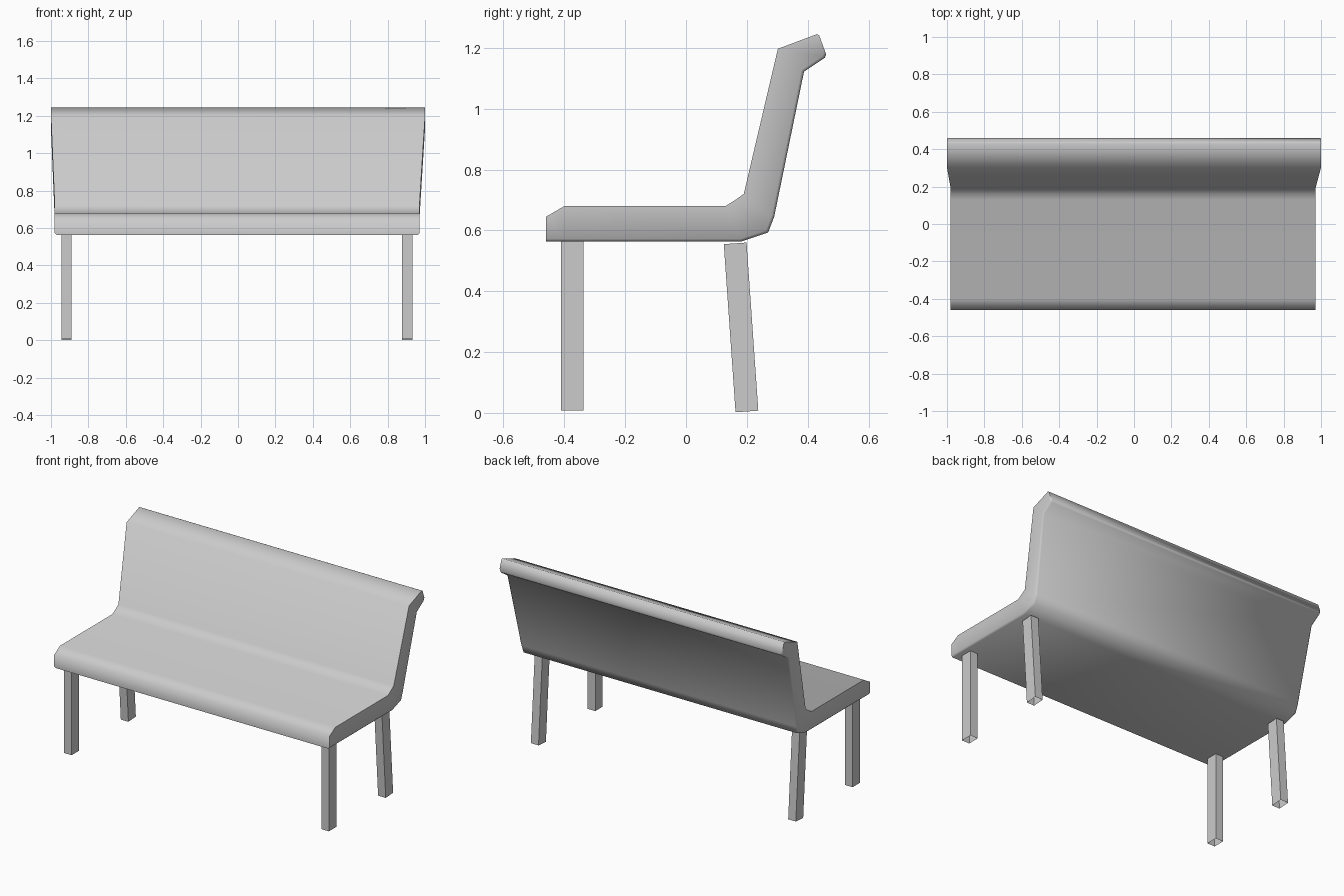
import bpy, bmesh, math
from mathutils import Matrix, Vector

if "Cube" in bpy.data.objects:
    bpy.data.objects.remove(bpy.data.objects["Cube"])

# Bench shell: paired outline points (y, z, half width) along the upper and lower sides
SEAT, BACK = 0.975, 1.0
upper = [(-.46, .645, SEAT), (-.40, .68, SEAT), (.13, .68, SEAT), (.162, .70, SEAT),
         (.19, .72, SEAT), (.302, 1.197, BACK), (.43, 1.245, BACK), (.438, 1.241, BACK)]
lower = [(-.46, .563, SEAT), (-.40, .563, SEAT), (.18, .563, SEAT), (.27, .593, SEAT),
         (.29, .645, SEAT), (.388, 1.122, BACK), (.456, 1.167, BACK), (.461, 1.178, BACK)]


def finish(bm, name, angle):
    mesh = bpy.data.meshes.new(name)
    bm.to_mesh(mesh)
    bm.free()
    ob = bpy.data.objects.new(name, mesh)
    bpy.context.collection.objects.link(ob)
    bpy.context.view_layer.objects.active = ob
    ob.select_set(True)
    if angle:
        bpy.ops.object.shade_smooth_by_angle(angle=math.radians(angle))
    ob.select_set(False)
    return ob


def ring(bm, pts, s):
    return [bm.verts.new((s * w - (0.005 if w == SEAT else 0), y, z)) for y, z, w in pts]


def build_shell():
    bm = bmesh.new()
    (ul, ll), (ur, lr) = [(ring(bm, upper, s), ring(bm, lower, s)) for s in (-1, 1)]
    n = len(upper)
    for i in range(n - 1):
        j = i + 1
        for a, b in ((ul, ur), (ur, lr), (lr, ll), (ll, ul)):
            bm.faces.new((a[i], a[j], b[j], b[i]))
    for i in (0, n - 1):
        bm.faces.new((ul[i], ur[i], lr[i], ll[i]))
    bmesh.ops.recalc_face_normals(bm, faces=bm.faces)
    # Softened underside and rear edges
    edges = [bm.edges.get((r[i], r[i + 1])) for r in (ll, lr) for i in range(n - 1)]
    bmesh.ops.bevel(bm, geom=edges, offset=0.009, segments=1, affect='EDGES')
    bmesh.ops.recalc_face_normals(bm, faces=bm.faces)
    finish(bm, "seat_and_backrest", 62)


# Legs: open-ended square tubes
def build_leg(name, x, y, z, length, tilt):
    bm = bmesh.new()
    bmesh.ops.create_cube(bm, size=1, matrix=Matrix.Diagonal((0.054, 0.075, length, 1)))
    caps = [f for f in bm.faces if abs(f.normal.z) > 0.9]
    bmesh.ops.delete(bm, geom=caps, context='FACES')
    bmesh.ops.transform(bm, verts=bm.verts, matrix=Matrix.Translation(Vector((x, y, z)))
                        @ Matrix.Rotation(math.radians(tilt), 4, 'X'))
    finish(bm, name, 0)


build_shell()
for side, x in (("left", -0.917), ("right", 0.905)):
    build_leg("front_leg_" + side, x, -0.374, 0.286, 0.557, 0)
    build_leg("back_leg_" + side, x, 0.181, 0.281, 0.554, 4)
